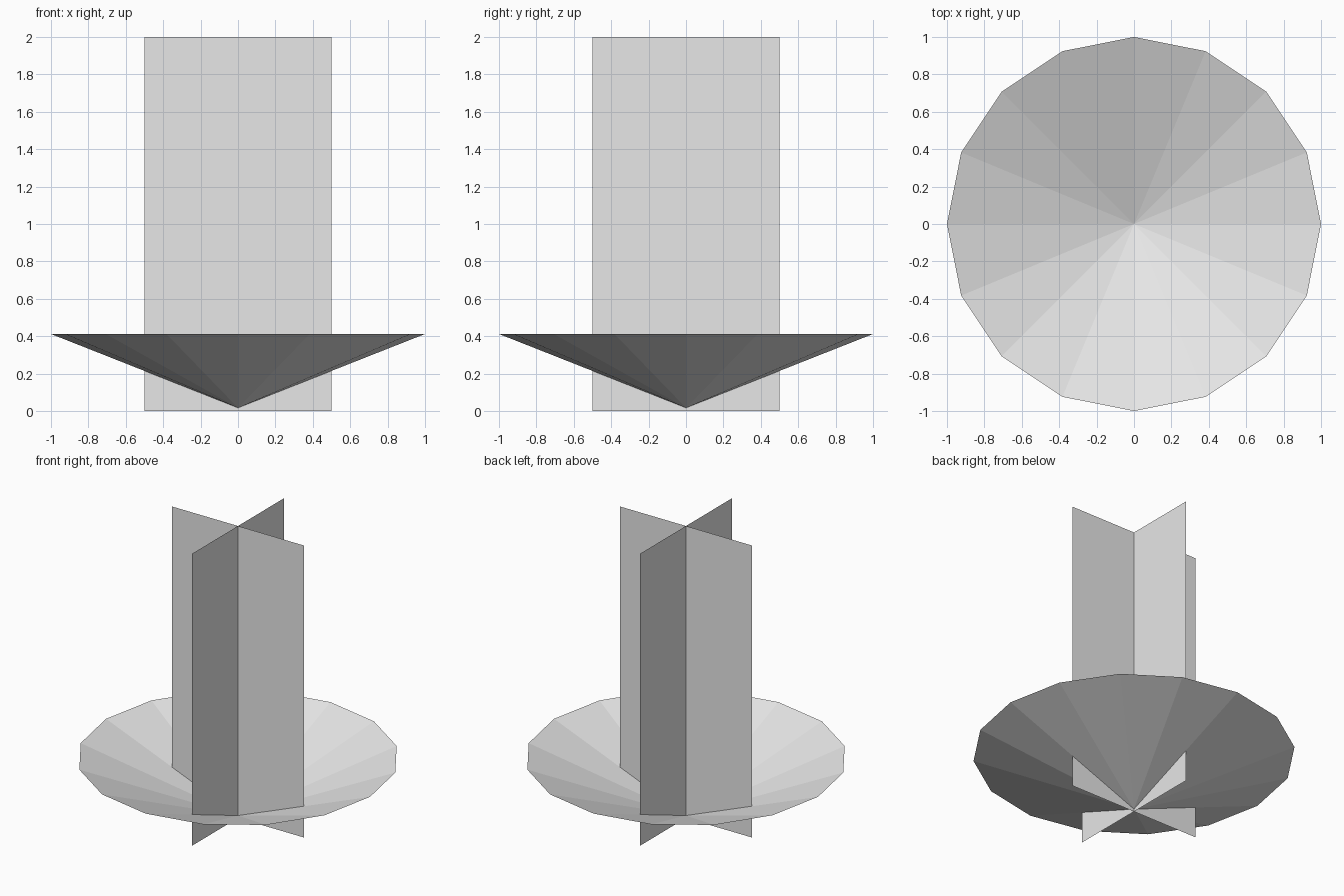
import bpy
import bmesh
from math import radians
from mathutils import Matrix

cube = bpy.data.objects.get("Cube")
if cube:
    bpy.data.objects.remove(cube, do_unlink=True)

# Single plain grey for every part
GREY = (0.8, 0.8, 0.8, 1)
grey = bpy.data.materials.new("light grey")
grey.use_nodes = True
grey.diffuse_color = GREY
grey.node_tree.nodes["Principled BSDF"].inputs["Base Color"].default_value = GREY


def add_object(name, bm):
    mesh = bpy.data.meshes.new(name)
    bm.to_mesh(mesh)
    bm.free()
    mesh.materials.append(grey)
    obj = bpy.data.objects.new(name, mesh)
    bpy.context.collection.objects.link(obj)
    return obj


# Two upright crossed sheets
WIDTH, HEIGHT = 1.0, 2.0
for name, turn in (("upright_panel_front", 0), ("upright_panel_side", 90)):
    bm = bmesh.new()
    half = WIDTH / 2
    corners = [(-half, 0, 0), (half, 0, 0), (half, 0, HEIGHT), (-half, 0, HEIGHT)]
    bm.faces.new([bm.verts.new(c) for c in corners])
    bm.transform(Matrix.Rotation(radians(turn), 4, "Z"))
    add_object(name, bm)

# Shallow open dish: a sixteen-sided cone standing on its tip
TIP, RIM, RADIUS, SIDES = 0.017, 0.412, 1.0, 16
bm = bmesh.new()
tip = bm.verts.new((0, 0, TIP))
rim = [bm.verts.new(Matrix.Rotation(radians(360 * i / SIDES), 3, "Z")
                    @ Matrix.Translation((RADIUS, 0, RIM)).translation)
       for i in range(SIDES)]
for a, b in zip(rim, rim[1:] + rim[:1]):
    bm.faces.new((tip, a, b))
add_object("dish", bm)
